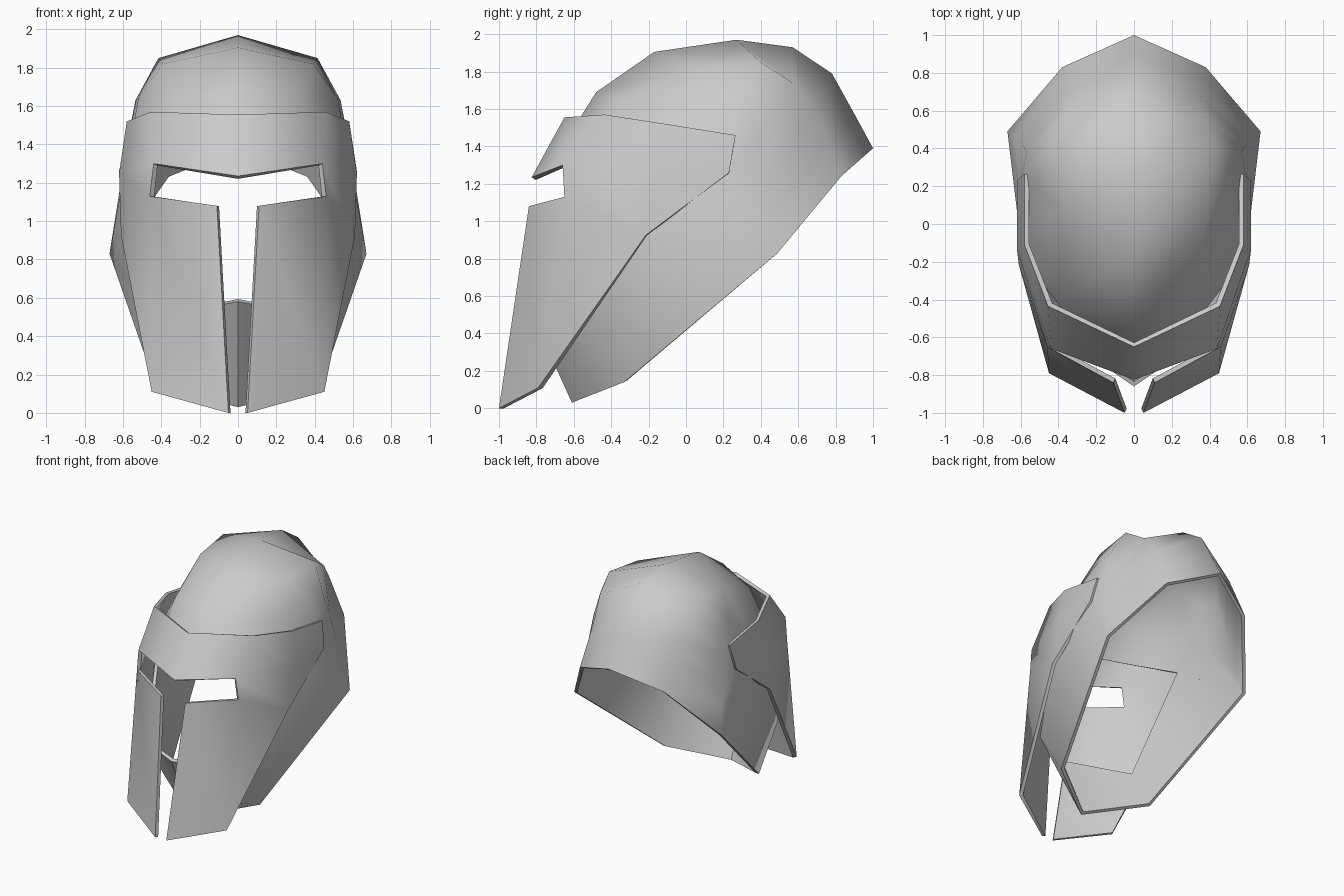
import bpy, bmesh, math
from mathutils import Vector

if "Cube" in bpy.data.objects:
    bpy.data.objects.remove(bpy.data.objects["Cube"])

steel = bpy.data.materials.new("steel grey")
steel.diffuse_color = (0.6, 0.6, 0.6, 1)
steel.use_nodes = True
steel.node_tree.nodes["Principled BSDF"].inputs["Base Color"].default_value = steel.diffuse_color


def plate(name, points, faces, thickness, center):
    """Mirror half a sheet across x = 0, turn it outward and thicken it inward."""
    bm = bmesh.new()
    for side in (1, -1):
        v = [bm.verts.new((side * x, y, z)) for x, y, z in points]
        for f in faces:
            bm.faces.new([v[i] for i in f][::side])
    bmesh.ops.remove_doubles(bm, verts=bm.verts, dist=0.0005)
    bmesh.ops.recalc_face_normals(bm, faces=bm.faces)
    c = Vector(center)
    if sum(f.normal.dot(f.calc_center_median() - c) * f.calc_area() for f in bm.faces) < 0:
        bmesh.ops.reverse_faces(bm, faces=bm.faces)
    me = bpy.data.meshes.new(name)
    bm.to_mesh(me)
    bm.free()
    me.materials.append(steel)
    ob = bpy.data.objects.new(name, me)
    bpy.context.collection.objects.link(ob)
    bpy.ops.object.select_all(action='DESELECT')
    ob.select_set(True)
    bpy.context.view_layer.objects.active = ob
    mod = ob.modifiers.new("thickness", 'SOLIDIFY')
    mod.thickness = thickness
    mod.offset = -1
    mod.use_even_offset = True
    bpy.ops.object.modifier_apply(modifier=mod.name)
    bpy.ops.object.shade_smooth_by_angle(angle=math.radians(62))
    return ob


# Dome: rows run from the brow to the nape, each from the middle to the side
rows = [
    [(0, -.65, 1.42), (.38, -.45, 1.38), (.59, -.18, 1.27)],
    [(0, -.48, 1.69), (.33, -.35, 1.63), (.55, -.02, 1.47)],
    [(0, -.17, 1.905), (.39, .07, 1.82), (.52, .20, 1.64)],
    [(0, .27, 1.97), (.415, .40, 1.85), (.535, .34, 1.63)],
    [(0, .57, 1.93), (.38, .57, 1.74), (.57, .38, 1.45)],
    [(0, .78, 1.79), (.35, .68, 1.60), (.59, .42, 1.25)],
    [(0, .88, 1.61), (.36, .76, 1.42), (.63, .46, 1.04)],
    [(0, 1.0, 1.39), (.38, .83, 1.24), (.67, .49, .83)],
]
pts = [p for r in rows for p in r]
faces = [(3*r + c, 3*r + c + 1, 3*r + c + 4, 3*r + c + 3)
         for r in range(7) for c in range(2)]
# Temple fan, cheek and chin below the dome
T, O2, O3, B3, C0 = range(24, 29)
pts += [(.60, .20, 1.27), (.45, -.55, .50), (0, -.86, .58),
        (.43, -.33, .14), (0, -.61, .03)]
faces += [(T, 3*r + 2, 3*r + 5) for r in range(7)]
faces += [(T, 23, 2), (2, 23, B3, O2), (O2, B3, C0, O3)]
plate("helmet_shell", pts, faces, 0.025, (0, .1, 1.0))

# Face guard with brow, eye openings and the slot down the middle
guard = [
    (0, -.65, 1.555), (.455, -.435, 1.57), (.58, -.11, 1.52), (.58, .265, 1.46),  # top edge
    (0, -.825, 1.235), (.44, -.66, 1.30), (.46, -.65, 1.13), (.11, -.84, 1.08),   # eye opening
    (.62, -.13, 1.25), (.62, .23, 1.26), (.61, -.215, .925),                      # temple
    (.45, -.79, .11), (.05, -1.0, 0.0),                                           # lower tip
]
guard_faces = [(0, 4, 5, 1), (1, 5, 8, 2), (2, 8, 9, 3), (5, 6, 10, 8),
               (8, 10, 9), (6, 11, 10), (7, 12, 11, 6)]
plate("face_guard", guard, guard_faces, 0.025, (0, .1, 1.0))
